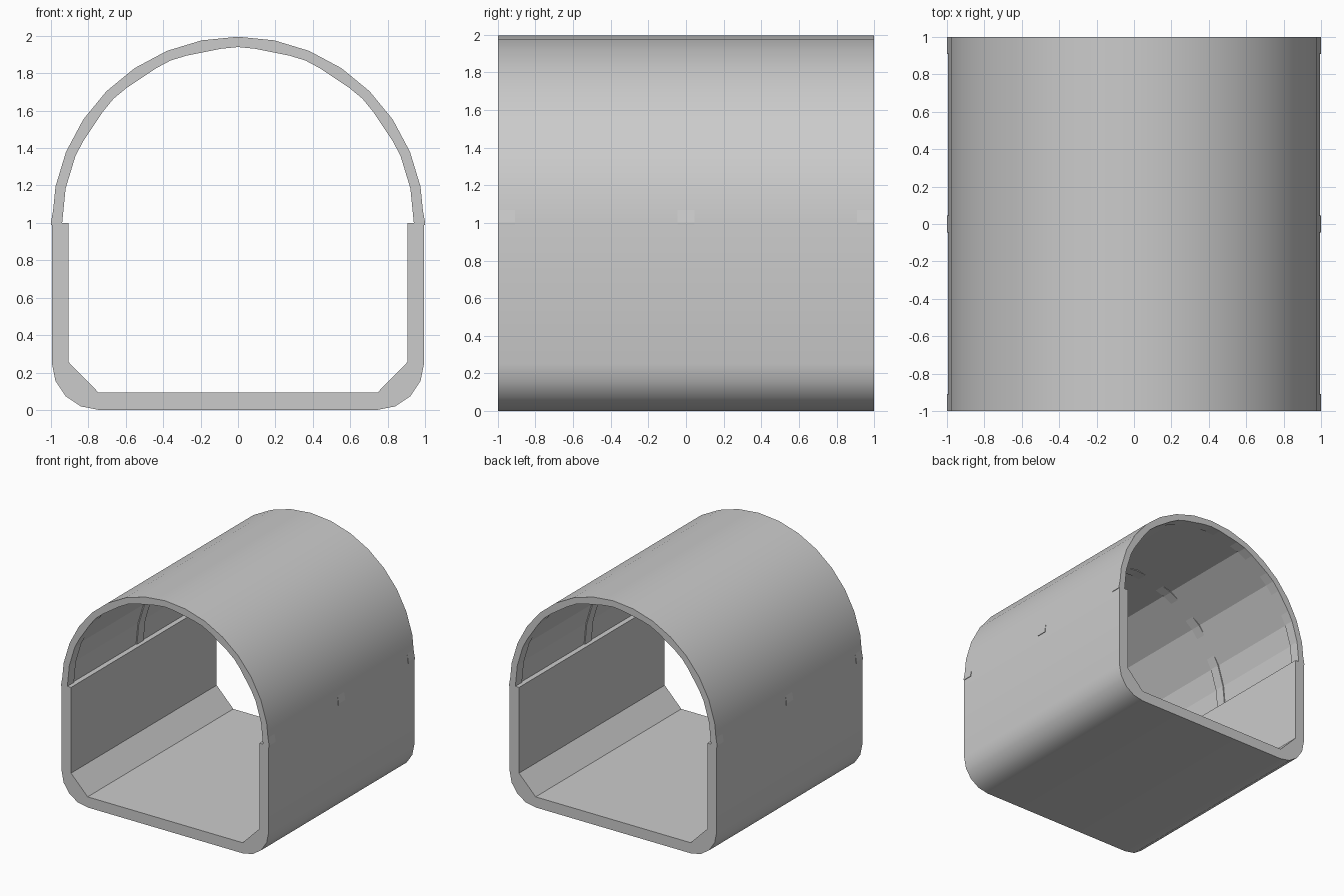
import bpy, bmesh
from math import sin, cos, radians

if "Cube" in bpy.data.objects:
    bpy.data.objects.remove(bpy.data.objects["Cube"])


def arc(cx, cz, r, angles):
    return [(cx + r * cos(radians(a)), cz + r * sin(radians(a))) for a in angles]


def extrude_profile(name, loops, y0, y1):
    """Extrude closed (points, smooth) loops along y; inner loops become holes."""
    bm = bmesh.new()
    caps = ([], [])
    for pts, smooth in loops:
        a = [bm.verts.new((x, y0, z)) for x, z in pts]
        b = [bm.verts.new((x, y1, z)) for x, z in pts]
        n = len(pts)
        for i in range(n):
            j = (i + 1) % n
            f = bm.faces.new((a[i], a[j], b[j], b[i]))
            f.smooth = smooth
            caps[0].append(bm.edges.get((a[i], a[j])))
            caps[1].append(bm.edges.get((b[i], b[j])))
    for edges in caps:
        res = bmesh.ops.triangle_fill(bm, use_beauty=True, edges=edges)
        for g in res["geom"]:
            if isinstance(g, bmesh.types.BMFace):
                g.smooth = False
    bmesh.ops.recalc_face_normals(bm, faces=bm.faces)
    me = bpy.data.meshes.new(name)
    bm.to_mesh(me)
    bm.free()
    ob = bpy.data.objects.new(name, me)
    bpy.context.collection.objects.link(ob)
    return ob


R = 0.995
fine = [i * 11.25 for i in range(17)]

# Tunnel shell: round vault, straight walls, rounded lower corners
outer = arc(0, 1, R, fine)
outer += arc(-R + 0.25, 0.25, 0.25, [180 + i * 22.5 for i in range(5)])
outer += arc(R - 0.25, 0.25, 0.25, [270 + i * 22.5 for i in range(5)])

# Inner lining: coarse vault, ledges on the thicker walls, chamfered floor corners
coarse = [0, 11.25] + [i * 22.5 for i in range(1, 8)] + [168.75, 180]
inner = arc(0, 1, 0.949, coarse)
inner += [(-0.905, 1), (-0.905, 0.255), (-0.745, 0.092),
          (0.745, 0.092), (0.905, 0.255), (0.905, 1)]
extrude_profile("tunnel_shell", [(outer, True), (inner, False)], -1, 1)

# Arch ribs whose feet poke slightly through the outer wall
rib = [(1.0, 0.988), (1.0, 1.003)] + arc(0, 1, 0.985, fine[1:-1])
rib += [(-1.0, 1.003), (-1.0, 0.988), (-0.94, 0.988)]
rib += arc(0, 1, 0.94, fine[::-1]) + [(0.94, 0.988)]
for name, y0, y1 in (("front_rib", -1, -0.91), ("middle_rib", -0.045, 0.045),
                     ("back_rib", 0.91, 1)):
    extrude_profile(name, [(rib, False)], y0, y1)
